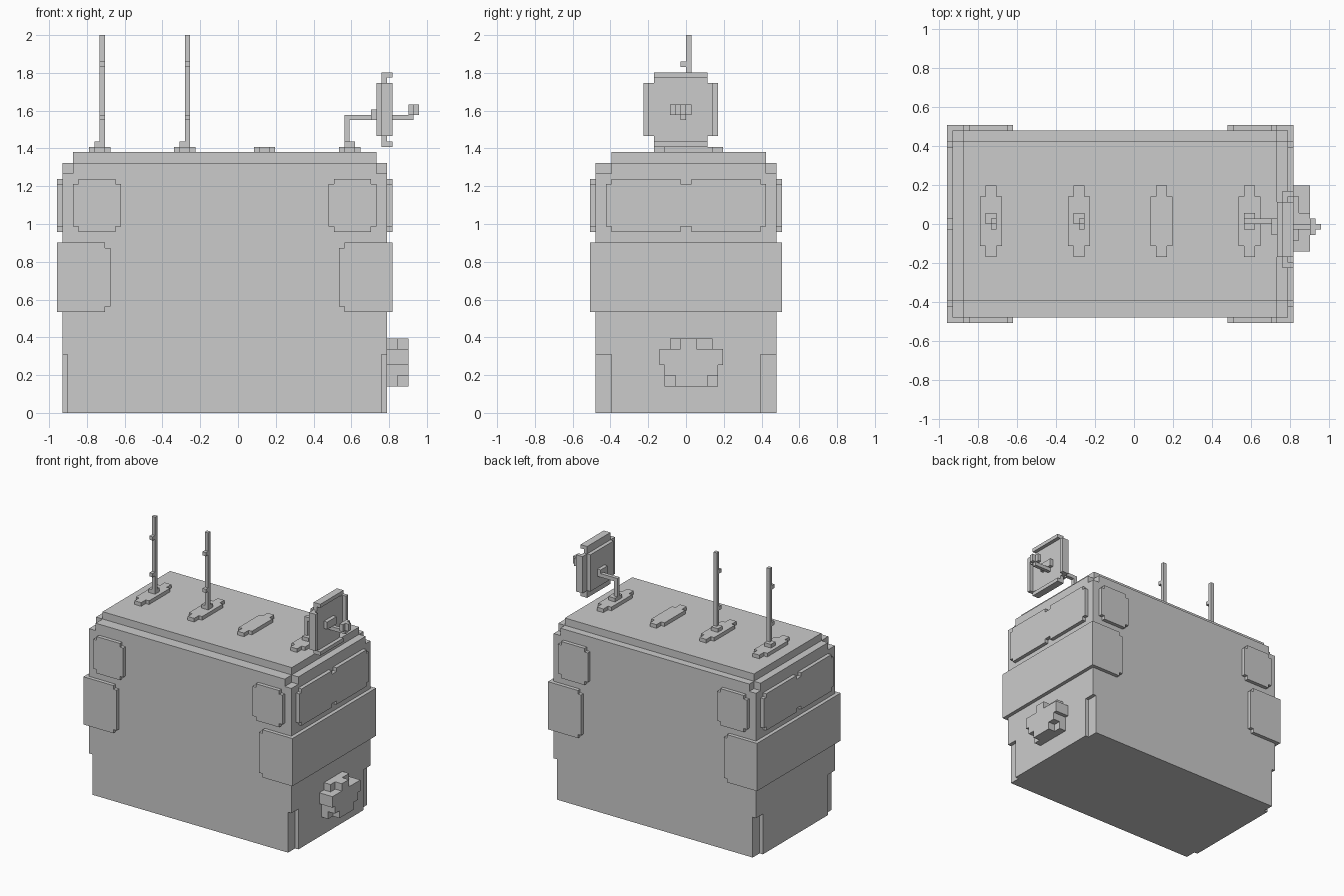
import bpy
import bmesh
from mathutils import Vector

if "Cube" in bpy.data.objects:
    bpy.data.objects.remove(bpy.data.objects["Cube"], do_unlink=True)

U = 2 / 71  # size of one block unit

grey = bpy.data.materials.new("light_grey")
grey.use_nodes = True
GREY = (0.6, 0.6, 0.6, 1)
grey.diffuse_color = GREY
grey.node_tree.nodes["Principled BSDF"].inputs["Base Color"].default_value = GREY


def part(name, *boxes):
    """One object from boxes given as (x range, y range, z range) in units."""
    bm = bmesh.new()
    for spans in boxes:
        lo, hi = (Vector([s[i] for s in spans]) * U for i in (0, 1))
        for v in bmesh.ops.create_cube(bm, size=1)["verts"]:
            v.co = [(a + b) / 2 + c * (b - a) for a, b, c in zip(lo, hi, v.co)]
    mesh = bpy.data.meshes.new(name)
    bm.to_mesh(mesh)
    bm.free()
    mesh.materials.append(grey)
    obj = bpy.data.objects.new(name, mesh)
    bpy.context.collection.objects.link(obj)
    return obj


# Main body with notched corners and a raised roof
part("body_foot", ((-32, 27), (-17, 17), (0, 11)),
     ((-33, 28), (-14, 14), (0, 11)))
part("body", ((-33, 28), (-17, 17), (11, 45)))
part("body_top", ((-31, 26), (-17, 17), (45, 47)),
     ((-33, 28), (-14, 15), (45, 47)))
part("roof", ((-31, 26), (-14, 15), (47, 49)))

# Raised front and back panels with stepped corners
for side, y in (("front", (-18, -17)), ("back", (17, 18))):
    for end, x0, x1 in (("right", -31, -22), ("left", 17, 26)):
        part(f"{side}_{end}_panel", ((x0, x1), y, (35, 43)),
             ((x0 + 1, x1 - 1), y, (34, 44)))

# Long end panels with a notch in the middle of each long edge
for end, x in (("right", (-34, -33)), ("left", (28, 29))):
    part(f"{end}_end_panel", (x, (-15, 15), (35, 43)),
         (x, (-14, -1), (34, 44)), (x, (1, 14), (34, 44)))

# Bands wrapping around both ends
part("right_band", ((-34, -25), (-18, 18), (19, 32)),
     ((-25, -24), (-18, 18), (20, 31)))
part("left_band", ((20, 29), (-18, 18), (19, 32)),
     ((19, 20), (-18, 18), (20, 31)))

# Stepped hatch low on the left end
part("hatch", ((28, 32), (-5, 7), (9, 12)),
     ((28, 32), (-4, 6), (7, 9)),
     ((28, 32), (-2, 4), (5, 7)),
     ((28, 30), (-4, 6), (5, 7)),
     ((28, 32), (-1, 2), (12, 14)),
     ((28, 30), (-3, 5), (12, 14)))

# Roof pads
for i, x in enumerate((-26, -10, 5, 21)):
    part(f"roof_pad_{i + 1}", ((x - 2, x + 2), (-4, 5), (49, 50)),
         ((x - 1, x + 1), (-6, 7), (49, 50)))

# Aerials with two small knobs each
for i, x in enumerate((-26, -10)):
    rod = (x, x + 1)
    part(f"aerial_{i + 1}", ((x - 1, x + 1), (0, 2), (50, 51)),
         (rod, (0, 1), (51, 71)),
         (rod, (-1, 0), (55, 56)), (rod, (-1, 0), (65, 66)))

# Dish mount: foot, post, arm and bracket
part("dish_mount", ((20, 22), (-1, 2), (50, 51)),
     ((20, 21), (0, 1), (51, 56)),
     ((21, 26), (0, 1), (55, 56)),
     ((25, 26), (-2, 1), (55, 57)))

# Square dish with a rim on each edge
part("dish", ((26, 27), (-6, 4), (52, 62)),
     ((27, 28), (-8, 6), (52, 62)),
     ((27, 28), (-6, 4), (50, 64)))
part("dish_rim", ((28, 29), (-8, -7), (52, 62)),
     ((28, 29), (5, 6), (52, 62)),
     ((28, 29), (-6, 4), (50, 51)),
     ((28, 29), (-6, 4), (63, 64)))
part("dish_feed", ((28, 29), (-3, 1), (56, 58)),
     ((28, 33), (-1, 0), (55, 56)),
     ((32, 33), (-2, 1), (56, 58)),
     ((33, 34), (-1, 0), (56, 58)))
